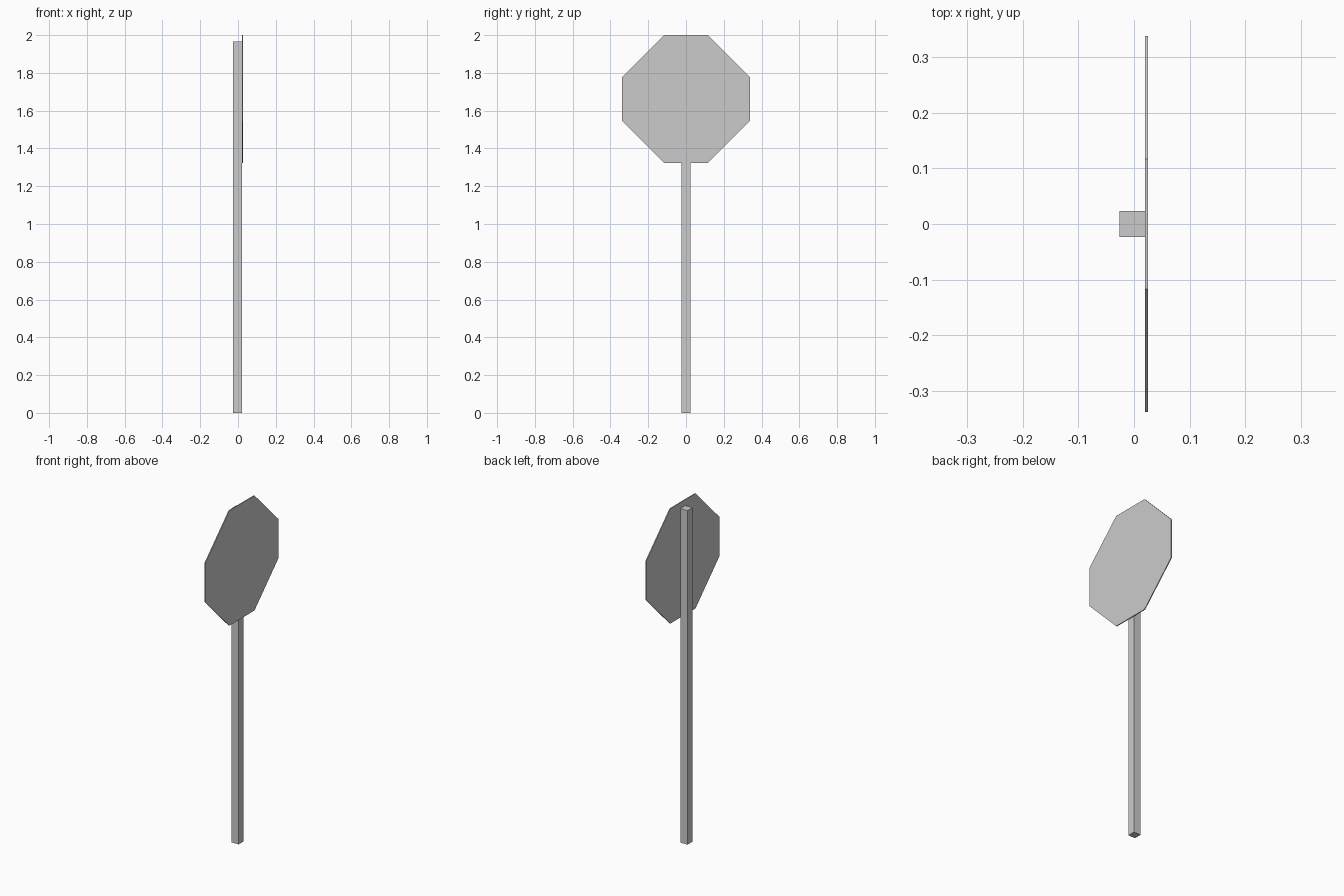
import bpy, bmesh

if "Cube" in bpy.data.objects:
    bpy.data.objects.remove(bpy.data.objects["Cube"])


def extrude_profile(name, points, direction):
    """Make a solid by extruding a flat outline along a direction."""
    bm = bmesh.new()
    face = bm.faces.new([bm.verts.new(p) for p in points])
    result = bmesh.ops.extrude_face_region(bm, geom=[face], use_keep_orig=True)
    verts = [g for g in result["geom"] if isinstance(g, bmesh.types.BMVert)]
    bmesh.ops.translate(bm, verts=verts, vec=direction)
    bmesh.ops.recalc_face_normals(bm, faces=bm.faces)
    mesh = bpy.data.meshes.new(name)
    bm.to_mesh(mesh)
    bm.free()
    obj = bpy.data.objects.new(name, mesh)
    bpy.context.collection.objects.link(obj)
    return obj


BACK, PLATE, FRONT = -0.026, 0.020, 0.0255  # depths along x

# Square post
w = 0.023
extrude_profile("post",
                [(BACK, -w, 0), (PLATE, -w, 0), (PLATE, w, 0), (BACK, w, 0)],
                (0, 0, 1.965))

# Eight-sided sign plate on the +x side of the post
R, S, ZC = 0.338, 0.117, 1.662  # half width, half edge, centre height
outline = [(R, -S), (R, S), (S, R), (-S, R), (-R, S), (-R, -S), (-S, -R), (S, -R)]
extrude_profile("sign_plate",
                [(PLATE, y, ZC + z) for y, z in outline],
                (FRONT - PLATE, 0, 0))
